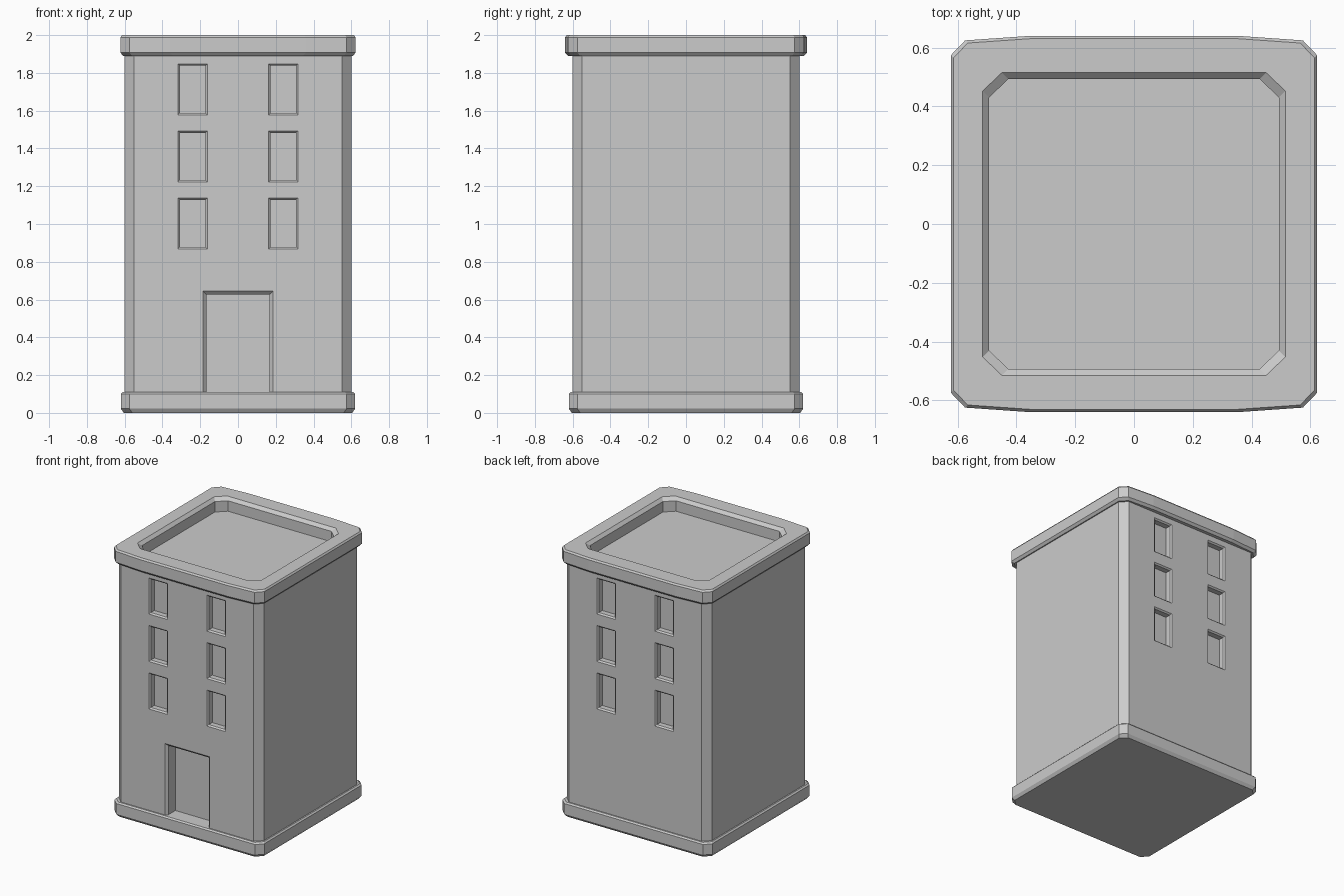
import bpy
import bmesh

cube = bpy.data.objects.get("Cube")
if cube:
    bpy.data.objects.remove(cube, do_unlink=True)

# One plain colour for the whole building
grey = bpy.data.materials.new("light_grey")
grey.use_nodes = True
GREY = (0.6, 0.6, 0.6, 1)
grey.diffuse_color = GREY
grey.node_tree.nodes["Principled BSDF"].inputs["Base Color"].default_value = GREY


def outline(quarter, inset=0.0):
    """Mirror a quarter outline (x side to y side) into a closed loop."""
    loop = []
    for sx, sy, step in ((1, 1, 1), (-1, 1, -1), (-1, -1, 1), (1, -1, -1)):
        loop += [(sx * (x - inset), sy * (y - inset)) for x, y in quarter[::step]]
    return loop


def loft(bm, rings):
    """Skin a stack of equal-sized rings and cap both ends."""
    loops = [[bm.verts.new(p) for p in ring] for ring in rings]
    for low, high in zip(loops, loops[1:]):
        for i in range(len(low)):
            j = (i + 1) % len(low)
            bm.faces.new((low[i], low[j], high[j], high[i]))
    bm.faces.new(loops[0][::-1])
    bm.faces.new(loops[-1])


def make_object(name, bm):
    bmesh.ops.recalc_face_normals(bm, faces=bm.faces)
    mesh = bpy.data.meshes.new(name)
    bm.to_mesh(mesh)
    bm.free()
    mesh.materials.append(grey)
    obj = bpy.data.objects.new(name, mesh)
    bpy.context.collection.objects.link(obj)
    return obj


def slab(name, levels):
    """Levels are (quarter outline, inset, height)."""
    bm = bmesh.new()
    loft(bm, [[(x, y, z) for x, y in outline(q, d)] for q, d, z in levels])
    return make_object(name, bm)


def recess(bm, side, x, z0, z1, width, bevel, depth, floor_bevel):
    """Cutter for an opening with a bevelled rim on the front or back wall."""
    rings = []
    for y, d in ((0.7, 0), (0.6, 0), (0.6 - bevel, bevel), (0.6 - depth, bevel)):
        w = width / 2 - d
        low, high = z0 + d * floor_bevel, z1 - d
        rings.append([(x - w, side * y, low), (x + w, side * y, low),
                      (x + w, side * y, high), (x - w, side * y, high)])
    loft(bm, rings)


# Quarter outlines with cut corners
wall_q = [(0.6, 0.55), (0.55, 0.6)]
base_q = [(0.62, 0.575), (0.575, 0.62)]
roof_q = [(0.623, 0.575), (0.575, 0.625), (0.36, 0.64)]
pit_q = [(0.515, 0.453), (0.45, 0.515), (0.36, 0.515)]

# Base and roof with bevelled edges; the roof is sunk inside its parapet
slab("base", [(base_q, 0.015, 0), (base_q, 0, 0.022),
              (base_q, 0, 0.1), (base_q, 0.01, 0.11)])
slab("roof", [(roof_q, 0.015, 1.89), (roof_q, 0, 1.907),
              (roof_q, 0, 1.988), (roof_q, 0.009, 2.0),
              (pit_q, 0, 2.0), (pit_q, 0.022, 1.978), (pit_q, 0.022, 1.9)])

# Walls
walls = slab("walls", [(wall_q, 0, 0.1), (wall_q, 0, 1.895)])

# Window and door openings
bm = bmesh.new()
for side in (-1, 1):
    for x in (-0.24, 0.24):
        for row in range(3):
            z = 0.868 + row * 0.355
            recess(bm, side, x, z, z + 0.27, 0.155, 0.01, 0.05, 1)
recess(bm, -1, 0, 0.05, 0.645, 0.37, 0.017, 0.1, 0)
cutter = make_object("opening_cutter", bm)
cutter.hide_render = True

cut = walls.modifiers.new("openings", "BOOLEAN")
cut.operation = "DIFFERENCE"
cut.solver = "EXACT"
cut.object = cutter
bpy.context.view_layer.objects.active = walls
bpy.ops.object.modifier_apply(modifier=cut.name)
bpy.data.objects.remove(cutter, do_unlink=True)
